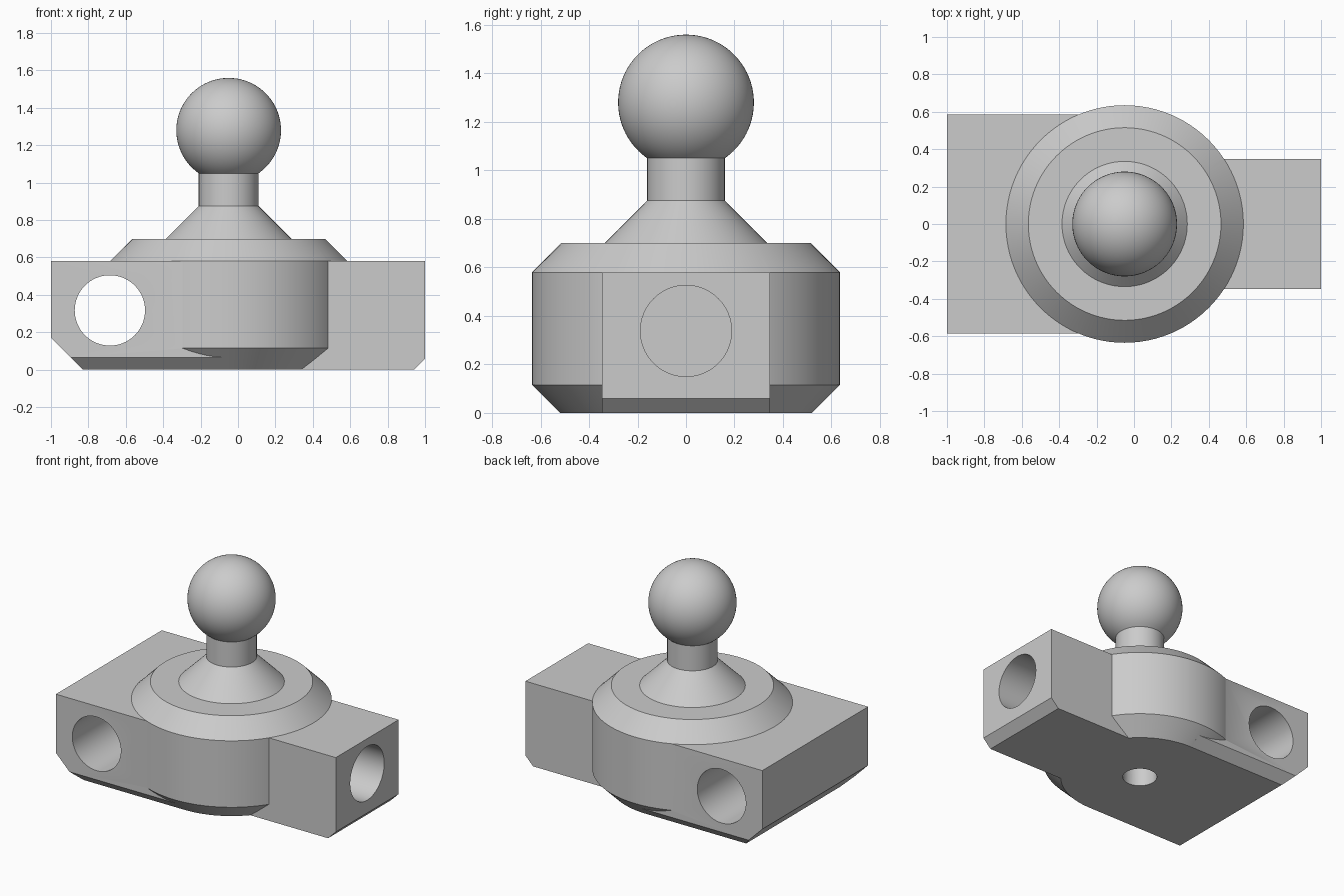
import bpy, bmesh, math
from mathutils import Matrix, Vector

cube = bpy.data.objects.get("Cube")
if cube:
    bpy.data.objects.remove(cube, do_unlink=True)

AXIS_X = -0.05   # the turned parts share this upright axis
TOP = 0.58       # top of the blocks

grey = bpy.data.materials.new("plain grey")
grey.use_nodes = True
grey.diffuse_color = (0.6, 0.6, 0.6, 1)
grey.node_tree.nodes["Principled BSDF"].inputs["Base Color"].default_value = grey.diffuse_color


def finish(bm, name):
    bmesh.ops.recalc_face_normals(bm, faces=bm.faces[:])
    mesh = bpy.data.meshes.new(name)
    bm.to_mesh(mesh)
    bm.free()
    mesh.materials.append(grey)
    obj = bpy.data.objects.new(name, mesh)
    bpy.context.collection.objects.link(obj)
    return obj


def lathe(name, profile, steps=96):
    bm = bmesh.new()
    verts = [bm.verts.new((AXIS_X + r, 0, z)) for r, z in profile]
    edges = [bm.edges.new(pair) for pair in zip(verts, verts[1:])]
    bmesh.ops.spin(bm, geom=verts + edges, cent=(AXIS_X, 0, 0), axis=(0, 0, 1),
                   angle=math.tau, steps=steps)
    bmesh.ops.remove_doubles(bm, verts=bm.verts[:], dist=1e-4)
    return finish(bm, name)


def block(name, half):
    """Convex block from points of its +y half, mirrored across y."""
    bm = bmesh.new()
    for x, y, z in half:
        for side in (-1, 1):
            bm.verts.new((x, side * y, z))
    bmesh.ops.convex_hull(bm, input=bm.verts[:])
    bmesh.ops.dissolve_limit(bm, angle_limit=0.01, verts=bm.verts[:], edges=bm.edges[:])
    return finish(bm, name)


def drill(name, centre, direction, radius, length):
    bm = bmesh.new()
    turn = Vector((0, 0, 1)).rotation_difference(Vector(direction)).to_matrix().to_4x4()
    bmesh.ops.create_cone(bm, cap_ends=True, segments=64, radius1=radius, radius2=radius,
                          depth=length, matrix=Matrix.Translation(centre) @ turn)
    obj = finish(bm, name)
    obj.hide_render = True
    return obj


def combine(target, other, operation):
    mod = target.modifiers.new(other.name, 'BOOLEAN')
    mod.operation = operation
    mod.solver = 'EXACT'
    mod.object = other
    bpy.context.view_layer.objects.active = target
    bpy.ops.object.modifier_apply(modifier=mod.name)
    bpy.data.objects.remove(other, do_unlink=True)


# Turned body: chamfered hub, flange, cone, neck and ball
BALL_R, BALL_Z, NECK_R = 0.28, 1.28, 0.16
start = math.asin(NECK_R / BALL_R)
profile = [(0, 0), (0.52, 0), (0.635, 0.115), (0.635, TOP), (0.515, 0.7),
           (0.335, 0.7), (NECK_R, 0.875)]
for i in range(33):
    a = start + (math.pi - start) * i / 32
    profile.append((BALL_R * math.sin(a), BALL_Z - BALL_R * math.cos(a)))
mount = lathe("ball_mount", profile)

# Wide block with chamfered end and lower side edges
wide = block("wide_block", [
    (-1, 0.585, TOP), (-1, 0.585, 0.17), (-0.895, 0.585, 0.065), (-0.83, 0.52, 0),
    (-0.06, 0.585, TOP), (-0.06, 0.585, 0.065), (-0.06, 0.52, 0)])

# Narrow arm with a chamfered lower end
arm = block("narrow_arm", [
    (0, 0.347, TOP), (0, 0.347, 0), (1, 0.347, TOP), (1, 0.347, 0.06), (0.94, 0.347, 0)])

for part in (wide, arm):
    combine(mount, part, 'UNION')

# Cross hole, arm socket and bottom hole
for cutter in (
    drill("cross_hole", (-0.685, 0, 0.317), (0, 1, 0), 0.188, 2),
    drill("arm_socket", (0.8, 0, 0.338), (1, 0, 0), 0.188, 0.8),
    drill("bottom_hole", (AXIS_X, 0, 0), (0, 0, 1), 0.112, 0.6),
):
    combine(mount, cutter, 'DIFFERENCE')

# Smooth the round surfaces, keep the edges crisp
bpy.ops.object.select_all(action='DESELECT')
mount.select_set(True)
bpy.context.view_layer.objects.active = mount
bpy.ops.object.shade_smooth_by_angle(angle=math.radians(25))
